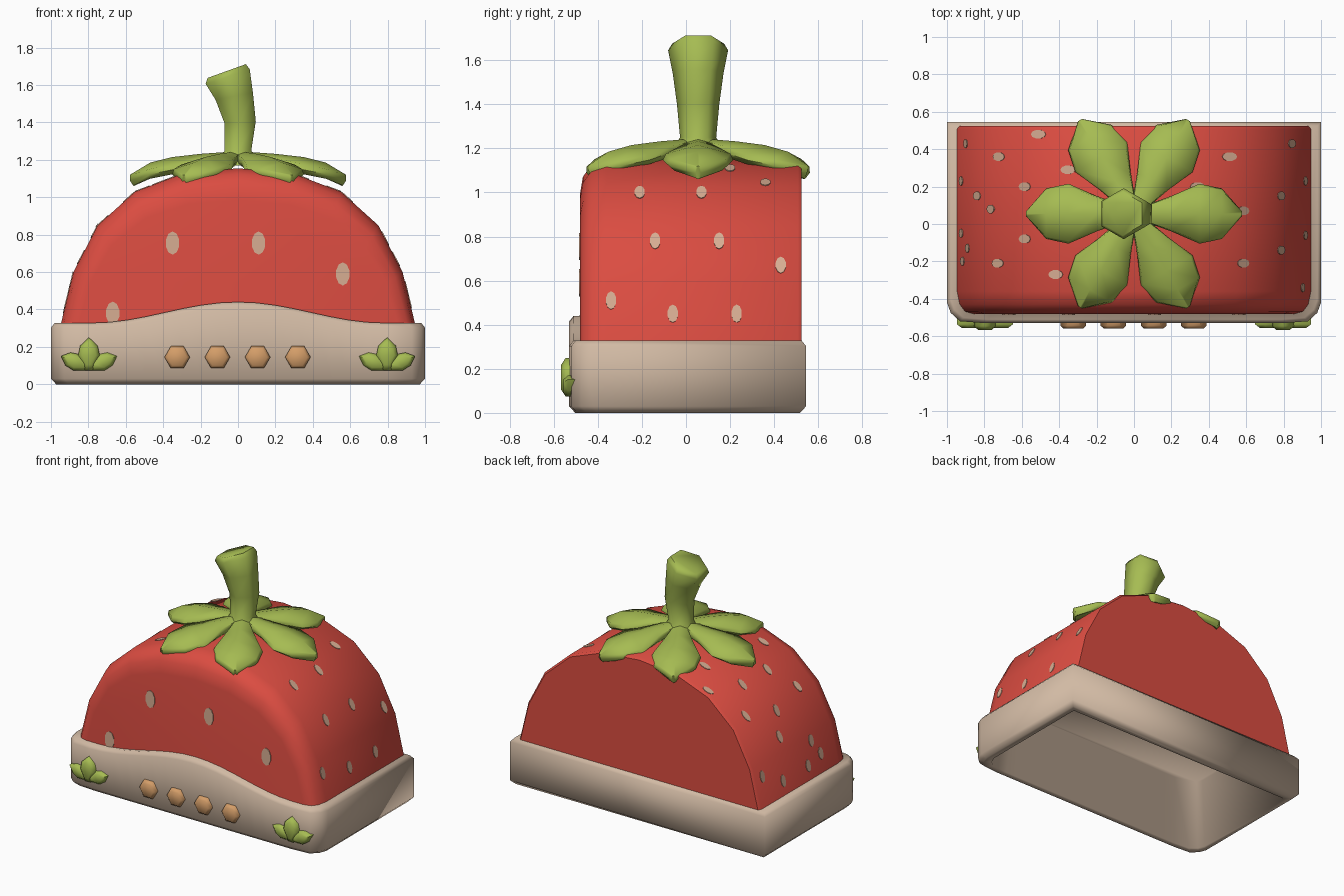
import bpy, bmesh, math
from mathutils import Vector, Matrix

if "Cube" in bpy.data.objects:
    bpy.data.objects.remove(bpy.data.objects["Cube"])


def material(name, r, g, b):
    m = bpy.data.materials.new(name)
    m.diffuse_color = (r, g, b, 1)
    m.use_nodes = True
    m.node_tree.nodes["Principled BSDF"].inputs["Base Color"].default_value = m.diffuse_color
    return m


RED = material("berry_red", .71, .073, .053)
CREAM = material("warm_cream", .64, .49, .37)
GREEN = material("leaf_green", .38, .50, .085)
TAN = material("button_tan", .66, .34, .14)
SEED = material("seed_pale", .68, .42, .29)


def finish(name, bm, mat, angle=35):
    bmesh.ops.recalc_face_normals(bm, faces=bm.faces)
    mesh = bpy.data.meshes.new(name)
    bm.to_mesh(mesh)
    bm.free()
    mesh.materials.append(mat)
    ob = bpy.data.objects.new(name, mesh)
    bpy.context.collection.objects.link(ob)
    bpy.ops.object.select_all(action='DESELECT')
    ob.select_set(True)
    bpy.context.view_layer.objects.active = ob
    bpy.ops.object.shade_smooth_by_angle(angle=math.radians(angle))
    return ob


def loft(bm, rings):
    """Skin closed rings of equal length and cap both ends."""
    vs = [[bm.verts.new(p) for p in ring] for ring in rings]
    n = len(vs[0])
    for a, b in zip(vs, vs[1:]):
        for i in range(n):
            j = (i + 1) % n
            bm.faces.new((a[i], a[j], b[j], b[i]))
    bm.faces.new(vs[0])
    bm.faces.new(vs[-1])


def plate(bm, outline, back, front, shrink=.78, chamfer=.012):
    """Raised ornament on the front wall with a chamfered face."""
    cx = sum(p[0] for p in outline) / len(outline)
    cz = sum(p[1] for p in outline) / len(outline)

    def ring(s, y):
        return [(cx + (x - cx) * s, y, cz + (z - cz) * s) for x, z in outline]
    loft(bm, [ring(1, back), ring(1, front + chamfer), ring(shrink, front)])


# Berry body: half dome profile, lofted front to back, open underneath
half = [(.95, .31), (.88, .60), (.75, .85), (.55, 1.03), (.30, 1.125)]
profile = half + [(0, 1.155)] + [(-x, z) for x, z in reversed(half)]
slices = [(.525, .985, .985), (.508, 1, 1), (-.36, 1, 1), (-.43, .985, .965),
          (-.468, .955, .90), (-.482, .90, .80)]
bm = bmesh.new()
loft(bm, [[(x * sx, y, .31 + (z - .31) * sz) for x, z in profile]
          for y, sx, sz in slices])
bmesh.ops.recalc_face_normals(bm, faces=bm.faces)
under = [f for f in bm.faces if all(v.co.z < .32 for v in f.verts)]
bmesh.ops.delete(bm, geom=under, context='FACES')
finish("berry_body", bm, RED, 44)

# Tray base: rounded front corners, raised wave on the front wall, deep hollow below
right = [(1, .545), (1, -.42), (.98, -.475), (.93, -.52)]
front = [(x / 10, -.53) for x in range(8, -9, -1)]
foot = right + front + [(-x, y) for x, y in reversed(right)]


def top(x, y):
    wave = .5 + .5 * math.cos(math.pi * x / .8) if y < -.5 and abs(x) < .8 else 0
    return .328 + .112 * wave


def base_ring(inset, height):
    return [(x * (1 - inset), y * (1 - inset / .54), height(x, y)) for x, y in foot]


bm = bmesh.new()
loft(bm, [base_ring(.12, lambda x, y: .48),
          base_ring(.07, lambda x, y: 0),
          base_ring(.028, lambda x, y: 0),
          base_ring(0, lambda x, y: .03),
          base_ring(0, lambda x, y: top(x, y) - .025),
          base_ring(.02, top),
          base_ring(.07, top),
          base_ring(.11, lambda x, y: .50)])
finish("tray_base", bm, CREAM, 110)

# Seeds: thin oval plates
bm = bmesh.new()


def seed(centre, normal, up, width, height):
    n = Vector(normal).normalized()
    u = Vector(up).normalized()
    s = u.cross(n)
    c = Vector(centre)

    def ring(d):
        return [c + n * d + s * width * math.cos(a) + u * height * math.sin(a)
                for a in (math.pi * (k + .5) / 5 for k in range(10))]
    loft(bm, [ring(-.003), ring(.004)])


for x, z in [(-.35, .755), (.11, .755), (.56, .59), (-.67, .38)]:
    seed((x, -.482, z), (0, -1, 0), (0, 0, 1), .037, .062)


def side_seed(sign, y, z):
    pts = half + [(0, 1.155)]
    for (x0, z0), (x1, z1) in zip(pts, pts[1:]):
        if z0 <= z <= z1:
            x = x0 + (x1 - x0) * (z - z0) / (z1 - z0)
            seed((sign * x, y, z), (sign * (z1 - z0), 0, x0 - x1),
                 (sign * (x1 - x0), 0, z1 - z0), .024, .042)
            return


for y, z in [(-.21, 1.0), (.07, 1.0), (.36, 1.045), (-.14, .78), (.15, .78),
             (.43, .67), (-.34, .51), (-.06, .45), (.23, .45), (.2, 1.11)]:
    side_seed(1, y, z)
for y, z in [(.48, 1.045), (.36, .875), (.29, 1.105), (.2, 1.0), (.08, .82),
             (-.08, 1.0), (-.21, .87), (-.27, 1.08), (-.13, .56), (.15, .68),
             (.43, .52), (.23, .42), (-.05, .42), (-.2, .45)]:
    side_seed(-1, y, z)
finish("seeds", bm, SEED)

# Leaf crown: six drooping pointed leaves with a central ridge
rows = [(.02, .03, 1.245), (.2, .095, 1.232), (.35, .16, 1.215),
        (.47, .135, 1.185), (.578, .012, 1.12)]
bm = bmesh.new()
for k in range(6):
    rot = Matrix.Translation((0, .055, 0)) @ Matrix.Rotation(k * math.pi / 3, 4, 'Z')
    rings = []
    for r, w, z in rows:
        drop = w * .25
        pts = [(-w * .92, -drop), (0, 0), (w * .92, -drop),
               (w, -drop - .028), (w * .8, -drop - .052), (0, -.06),
               (-w * .8, -drop - .052), (-w, -drop - .028)]
        rings.append([rot @ Vector((r - (dz < -.04) * .02 * (r > .5), s, z + dz))
                      for s, dz in pts])
    loft(bm, rings)
finish("leaf_crown", bm, GREEN, 60)

# Stem: six-sided, flaring and leaning, with a tilted cut top
bm = bmesh.new()
rings = []
for cx, z, r, tilt in [(0, 1.17, .13, 0), (.0, 1.25, .082, 0), (.012, 1.40, .096, .08),
                       (-.02, 1.54, .115, .2), (-.055, 1.645, .136, .33),
                       (-.06, 1.675, .118, .36)]:
    rings.append([(cx + r * math.cos(a), .055 + r * math.sin(a),
                   z + tilt * r * math.cos(a))
                  for a in (math.pi / 2 + i * math.pi / 3 for i in range(6))])
loft(bm, rings)
finish("stem", bm, GREEN, 62)

# Row of hexagonal buttons
bm = bmesh.new()
for x in (-.325, -.11, .105, .32):
    plate(bm, [(x + .068 * math.cos(i * math.pi / 3), .145 + .068 * math.sin(i * math.pi / 3))
               for i in range(6)], -.51, -.56, .75, .016)
finish("buttons", bm, TAN, 50)

# Three-lobed leaf sprigs at both front corners
lobe = [(0, -.35), (.45, -1), (.75, -.8), (1, 0), (.75, .8), (.45, 1), (0, .35)]
bm = bmesh.new()
for cx in (-.797, .797):
    for angle, length, width, depth in [(22, .162, .046, -.556), (158, .162, .046, -.556),
                                        (90, .175, .058, -.566)]:
        c, s = math.cos(math.radians(angle)), math.sin(math.radians(angle))
        plate(bm, [(cx + u * length * c - v * width * s,
                    .09 - .015 * (angle == 90) + u * length * s + v * width * c)
                   for u, v in lobe], -.50, depth, .65, .02)
finish("leaf_sprigs", bm, GREEN, 60)
